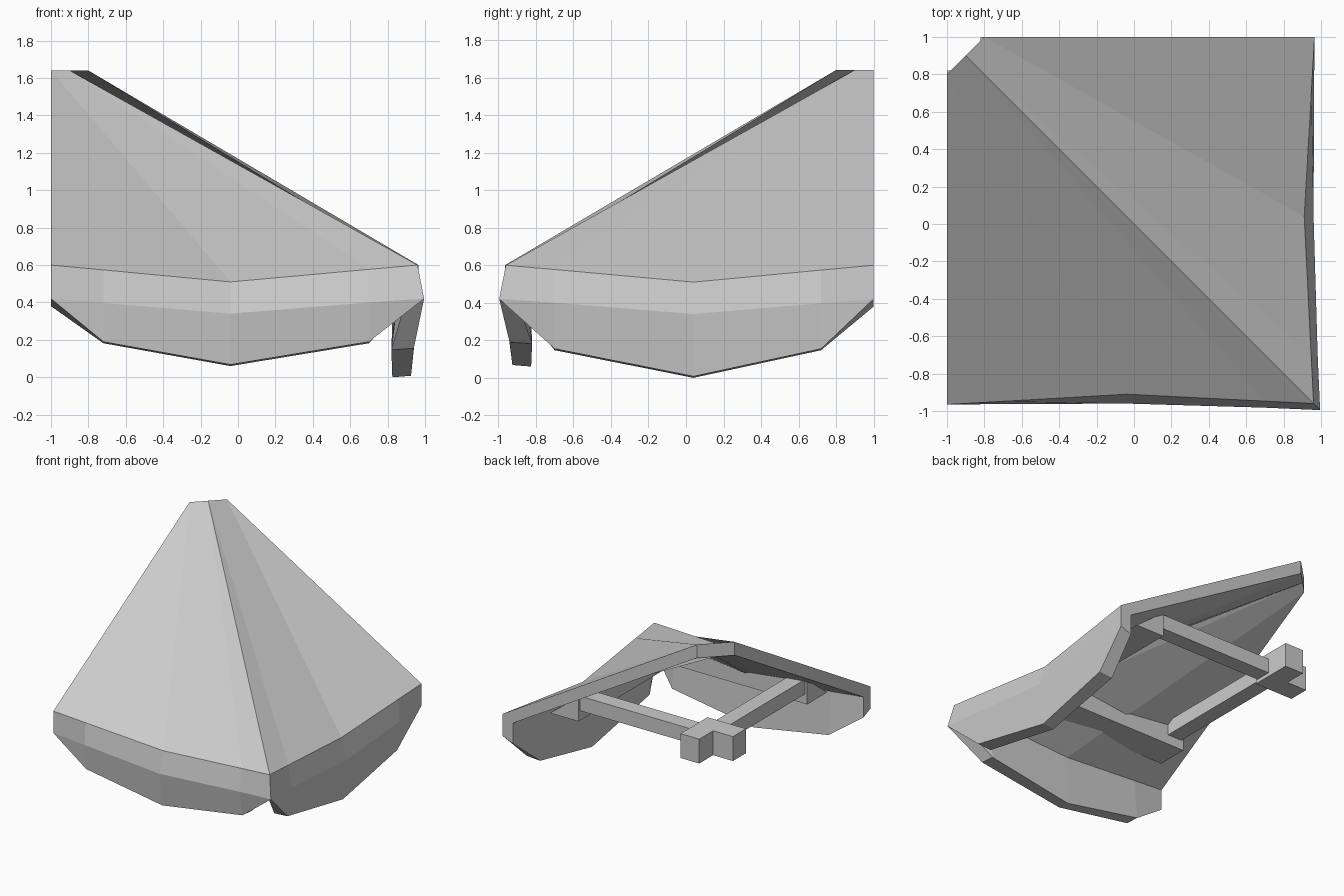
import bpy, bmesh

cube = bpy.data.objects.get("Cube")
if cube:
    bpy.data.objects.remove(cube, do_unlink=True)

grey = bpy.data.materials.new("plain_grey")
grey.use_nodes = True
colour = (0.6, 0.6, 0.6, 1)
grey.diffuse_color = colour
grey.node_tree.nodes["Principled BSDF"].inputs["Base Color"].default_value = colour


def swap(p):
    """Reflect across the diagonal hip plane."""
    return (-p[1], -p[0], p[2])


def finish(name, bm):
    bmesh.ops.recalc_face_normals(bm, faces=bm.faces)
    mesh = bpy.data.meshes.new(name)
    bm.to_mesh(mesh)
    bm.free()
    mesh.materials.append(grey)
    obj = bpy.data.objects.new(name, mesh)
    bpy.context.collection.objects.link(obj)
    return obj


def mitred_loft(name, front, side):
    """Join two runs of cross-sections that meet at the hip corner."""
    bm = bmesh.new()
    found = {}

    def face(points):
        verts = []
        for p in points:
            key = tuple(round(c, 4) for c in p)
            if key not in found:
                found[key] = bm.verts.new(key)
            if found[key] not in verts:
                verts.append(found[key])
        if len(verts) > 2:
            bm.faces.new(verts)

    for run in (front, [[swap(p) for p in s] for s in side]):
        face(run[0])
        for a, b in zip(run, run[1:]):
            for i in range(len(a)):
                j = (i + 1) % len(a)
                face([a[i], a[j], b[j], b[i]])
    return finish(name, bm)


def box(name, x, y, z, mirrored=False):
    bm = bmesh.new()
    bmesh.ops.create_cube(bm, size=1)
    for v in bm.verts:
        p = tuple(r[0] if c < 0 else r[1] for c, r in zip(v.co, (x, y, z)))
        v.co = swap(p) if mirrored else p
    return finish(name, bm)


# Roof slab, eave band and hanging valance, as one section per station
def roof_sections(fold, lowest):
    peak, hip = (-1, 0.8), (-0.9, 0.9)
    # x, eave y, eave z, band y, band z, outer hem y, hem z, inner y, hem y
    stations = [
        (-1, 0.965, 0.6, 0.965, 0.42, 0.965, 0.42, 0.87, 0.87),
        (-0.72, 0.949, 0.574, 0.963, 0.397, 0.94, fold, 0.858, 0.82),
        (-0.04, 0.91, 0.51, 0.96, 0.34, 0.925, lowest, 0.83, 0.825),
        (0.7, 0.947, 0.577, 0.982, 0.4, 0.94, fold, 0.858, 0.82),
        (1, 0.96, 0.6, 0.995, 0.42, 0.995, 0.42, 0.87, 0.89)]
    result = []
    for i, (x, ey, ez, by, bz, hy, hz, iy, jy) in enumerate(stations):
        top = peak if i < 3 else hip
        def at(y):
            return y if i == 4 else x
        result.append([
            (*top, 1.64), (at(ey), -ey, ez), (at(by), -by, bz),
            (at(hy), -hy, hz), (at(jy), -jy, hz - (0.04 if i in (0, 4) else 0.008)),
            (at(iy), -iy, ez - 0.05), (*top, 1.53)])
    return result


mitred_loft("roof_corner", roof_sections(0.19, 0.068), roof_sections(0.155, 0.008))

# Triangular support rail under both slopes
rail = [[(x0, -0.4, 0.62), (x1, -0.66, 0.62), (x0, -0.4, 0.82)]
        for x0, x1 in ((-0.82, -0.82), (0.4, 0.66))]
mitred_loft("support_rail", rail, rail)

# Tie beams and the crossed blocks where they meet
for side, flag in (("front", False), ("side", True)):
    box(side + "_tie_beam", (-0.8, -0.67), (-0.41, 0.7), (0.7, 0.82), flag)
    box(side + "_joint_block", (-0.82, -0.65), (0.65, 1), (0.67, 0.87), flag)
